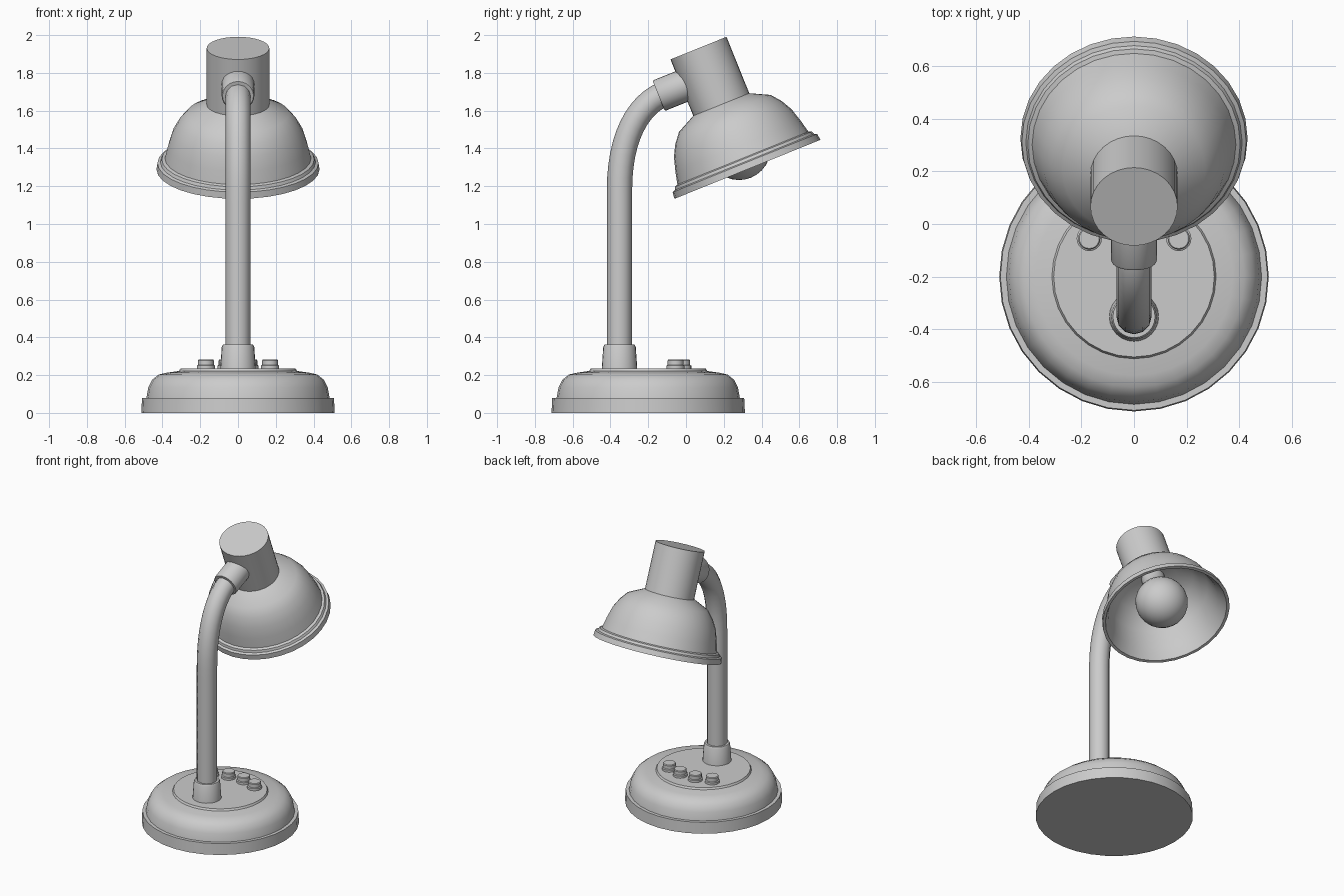
import bpy, bmesh
from math import radians, sin, cos, pi
from mathutils import Matrix

if "Cube" in bpy.data.objects:
    bpy.data.objects.remove(bpy.data.objects["Cube"])

TILT = radians(22)
HEAD = Matrix.Translation((0, 0.066, 1.931)) @ Matrix.Rotation(TILT, 4, 'X')
STRETCH = Matrix.Diagonal((1.035, 1, 1, 1))


def finish(ob, angle=35):
    bpy.ops.object.select_all(action='DESELECT')
    ob.select_set(True)
    bpy.context.view_layer.objects.active = ob
    bpy.ops.object.shade_smooth_by_angle(angle=radians(angle))


def lathe(name, profile, matrix, sides=32):
    """Revolve (radius, height) points round local z; radius 0 makes a pole."""
    bm = bmesh.new()
    rings = []
    for r, z in profile:
        if r == 0:
            rings.append([bm.verts.new((0, 0, z))] * sides)
        else:
            rings.append([bm.verts.new((r * cos(2 * pi * i / sides),
                                        r * sin(2 * pi * i / sides), z))
                          for i in range(sides)])
    for a, b in zip(rings, rings[1:]):
        for i in range(sides):
            j = (i + 1) % sides
            bm.faces.new(list(dict.fromkeys((a[i], a[j], b[j], b[i]))))
    bmesh.ops.recalc_face_normals(bm, faces=bm.faces)
    me = bpy.data.meshes.new(name)
    bm.to_mesh(me)
    bm.free()
    ob = bpy.data.objects.new(name, me)
    bpy.context.collection.objects.link(ob)
    me.transform(matrix)
    finish(ob)
    return ob


def at(x, y, z):
    return Matrix.Translation((x, y, z))


# Base with stepped foot, rounded shoulder and raised plate
lathe("base", [(0, 0), (0.512, 0), (0.508, 0.08), (0.485, 0.08), (0.475, 0.135),
               (0.455, 0.175), (0.42, 0.203), (0.375, 0.213), (0.312, 0.222),
               (0.305, 0.235), (0, 0.235)], at(0, -0.2, 0))

# Buttons in an arc on the plate
for i, (x, y) in enumerate([(-0.17, -0.055), (-0.06, -0.02), (0.06, -0.02), (0.17, -0.055)]):
    lathe(f"button_{i + 1}", [(0, -0.01), (0.048, -0.01), (0.048, 0.02), (0.042, 0.024),
                              (0.042, 0.048), (0.038, 0.053), (0, 0.053)],
          at(x, y, 0.23), 20)

# Collar at the foot of the stem
lathe("stem_collar", [(0, 0.22), (0.095, 0.22), (0.086, 0.35), (0.08, 0.362), (0, 0.362)],
      at(0, -0.352, 0), 24)

# Bent stem
curve = bpy.data.curves.new("stem", 'CURVE')
curve.dimensions = '3D'
curve.bevel_depth = 0.067
curve.bevel_resolution = 4
curve.resolution_u = 12
curve.use_fill_caps = True
sp = curve.splines.new('BEZIER')
sp.bezier_points.add(2)
path = [((-0.352, 0.28), (-0.352, 0.2), (-0.352, 0.5)),
        ((-0.352, 1.18), (-0.352, 0.9), (-0.352, 1.45)),
        ((-0.11, 1.692), (-0.26, 1.632), (-0.05, 1.716))]
for p, (co, left, right) in zip(sp.bezier_points, path):
    p.handle_left_type = p.handle_right_type = 'FREE'
    p.co, p.handle_left, p.handle_right = (0, *co), (0, *left), (0, *right)
stem = bpy.data.objects.new("stem", curve)
bpy.context.collection.objects.link(stem)
bpy.ops.object.select_all(action='DESELECT')
stem.select_set(True)
bpy.context.view_layer.objects.active = stem
bpy.ops.object.convert(target='MESH')
finish(bpy.context.object)

# Sleeve joining stem and head
lathe("head_connector", [(0, 0), (0.082, 0), (0.087, 0.008), (0.087, 0.17), (0, 0.17)],
      HEAD @ at(0, -0.29, -0.155) @ Matrix.Rotation(radians(-90), 4, 'X'), 24)

# Socket housing and open bell shade, outside then inside
lathe("shade", [(0, 0), (0.16, 0), (0.16, -0.322), (0.262, -0.373), (0.304, -0.425),
                (0.336, -0.485), (0.358, -0.56), (0.374, -0.628), (0.39, -0.634),
                (0.397, -0.65), (0.412, -0.656), (0.417, -0.692), (0.398, -0.692),
                (0.36, -0.615), (0.322, -0.49), (0.25, -0.388), (0.15, -0.335),
                (0, -0.335)], HEAD @ STRETCH, 32)

# Bulb: round globe running into a narrow neck
R, C = 0.168, -0.572
globe = [(R * sin(a), C - R * cos(a)) for a in [radians(d) for d in range(12, 150, 12)]]
lathe("bulb", [(0, C - R)] + globe + [(0.075, -0.40), (0.075, -0.33)],
      HEAD @ STRETCH, 24)
